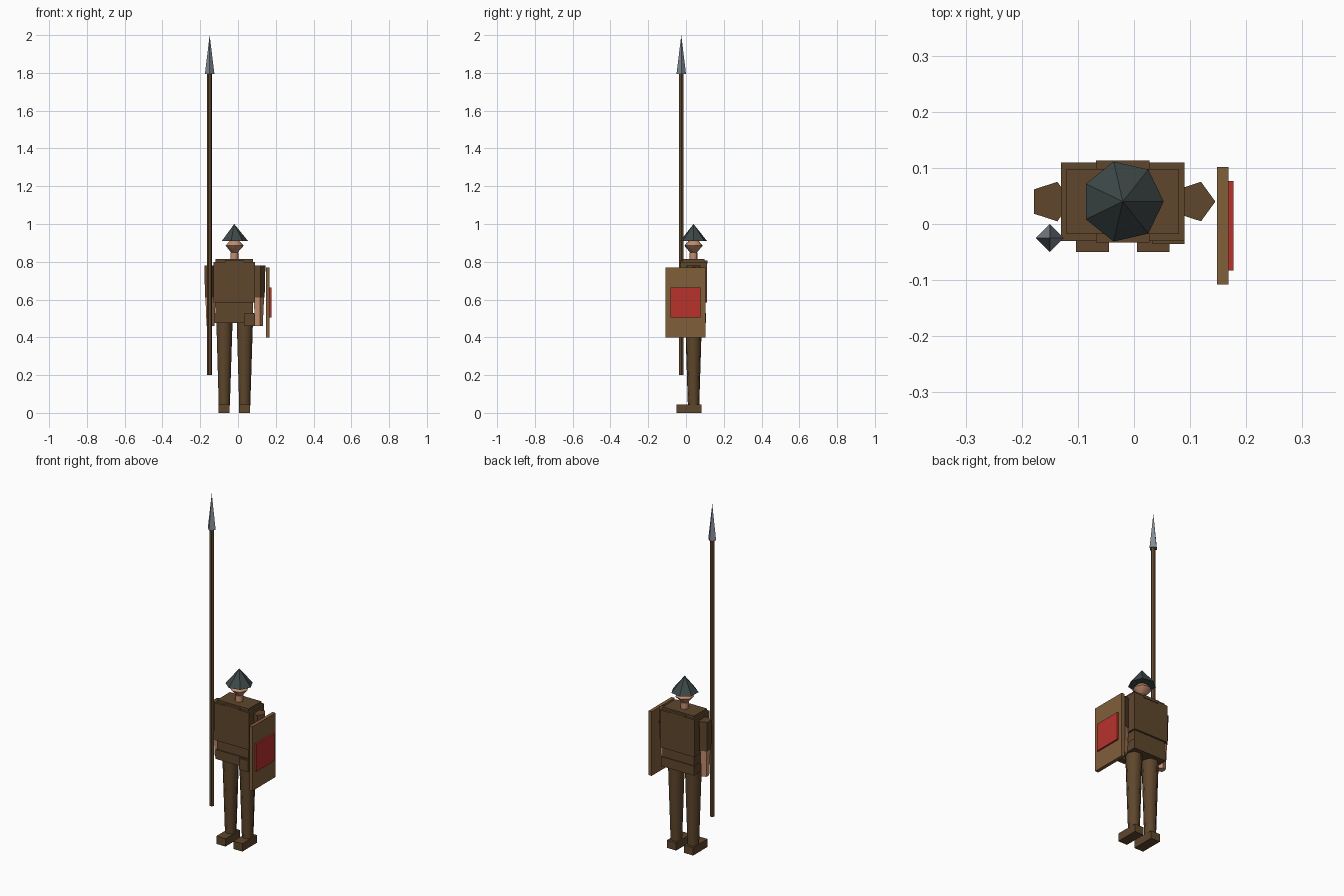
import bpy
from math import pi
from mathutils import Vector

default = bpy.data.objects.get("Cube")
if default:
    bpy.data.objects.remove(default, do_unlink=True)


def material(name, srgb):
    rgb = [((c / 255 + 0.055) / 1.055) ** 2.4 for c in srgb] + [1]
    m = bpy.data.materials.new(name)
    m.use_nodes = True
    m.diffuse_color = rgb
    m.node_tree.nodes["Principled BSDF"].inputs["Base Color"].default_value = rgb
    return m


cloth = material("brown cloth", (94, 70, 44))
wood = material("shield wood", (128, 94, 58))
skin = material("skin", (196, 142, 110))
iron = material("dark iron", (62, 72, 72))
steel = material("spear steel", (132, 140, 150))
red = material("red paint", (184, 50, 44))

CX, CY = -0.02, 0.04  # body axis


def box(name, low, high, mat):
    low, high = Vector(low), Vector(high)
    bpy.ops.mesh.primitive_cube_add(size=1, location=(low + high) / 2)
    ob = bpy.context.object
    ob.name = name
    ob.scale = high - low
    ob.data.materials.append(mat)
    return ob


def tube(name, x, y, z0, z1, r0, r1, sides, mat, turn=0.0, smooth=False):
    """Tapered prism with its first corner towards +x, turned by `turn`."""
    bpy.ops.mesh.primitive_cone_add(vertices=sides, radius1=r0, radius2=r1, depth=z1 - z0,
                                    location=(x, y, (z0 + z1) / 2),
                                    rotation=(0, 0, turn - pi / 2))
    ob = bpy.context.object
    ob.name = name
    ob.data.materials.append(mat)
    if smooth:
        bpy.ops.object.shade_smooth_by_angle(angle=pi / 3)
    return ob


def slab(name, half_x, half_y, z0, z1, mat=cloth):
    return box(name, (CX - half_x, CY - half_y, z0), (CX + half_x, CY + half_y, z1), mat)


# Torso, from collar to hips
slab("collar", 0.048, 0.073, 0.79, 0.806)
slab("shoulder_yoke", 0.10, 0.058, 0.79, 0.815)
slab("chest", 0.11, 0.07, 0.585, 0.80)
slab("waist", 0.10, 0.06, 0.53, 0.59)
slab("hips", 0.105, 0.065, 0.475, 0.53)
box("pouch", (0.033, -0.036, 0.46), (0.09, 0.0, 0.525), cloth)

# Limbs on both sides of the body axis
for side, s in (("right", -1), ("left", 1)):
    arm_x = CX + s * 0.128
    tube(side + "_sleeve", arm_x, CY, 0.61, 0.78, 0.033, 0.037, 5, cloth)
    tube(side + "_forearm", arm_x, CY, 0.46, 0.61, 0.023, 0.03, 5, skin)
    leg_x = CX + s * 0.054
    tube(side + "_leg", leg_x, CY, 0.04, 0.48, 0.031, 0.045, 7, cloth, smooth=True)
    box(side + "_foot", (leg_x - 0.029, -0.05, 0), (leg_x + 0.029, 0.082, 0.045), cloth)

# Head and helmet
tube("neck", CX, CY, 0.80, 0.85, 0.022, 0.022, 7, skin, smooth=True)
tube("jaw", CX, CY, 0.835, 0.885, 0.006, 0.05, 7, skin, smooth=True)
tube("crown", CX, CY, 0.885, 0.935, 0.05, 0.006, 7, skin, smooth=True)
tube("helmet", CX, CY, 0.91, 1.0, 0.073, 0, 7, iron)

# Spear
tube("spear_shaft", -0.15, -0.025, 0.2, 1.8, 0.013, 0.013, 6, cloth)
tube("spear_head", -0.15, -0.025, 1.795, 2.0, 0.025, 0, 4, steel)

# Shield with its painted panel
box("shield", (0.148, -0.108, 0.40), (0.168, 0.102, 0.77), wood)
box("shield_panel", (0.168, -0.083, 0.505), (0.1775, 0.077, 0.663), red)
